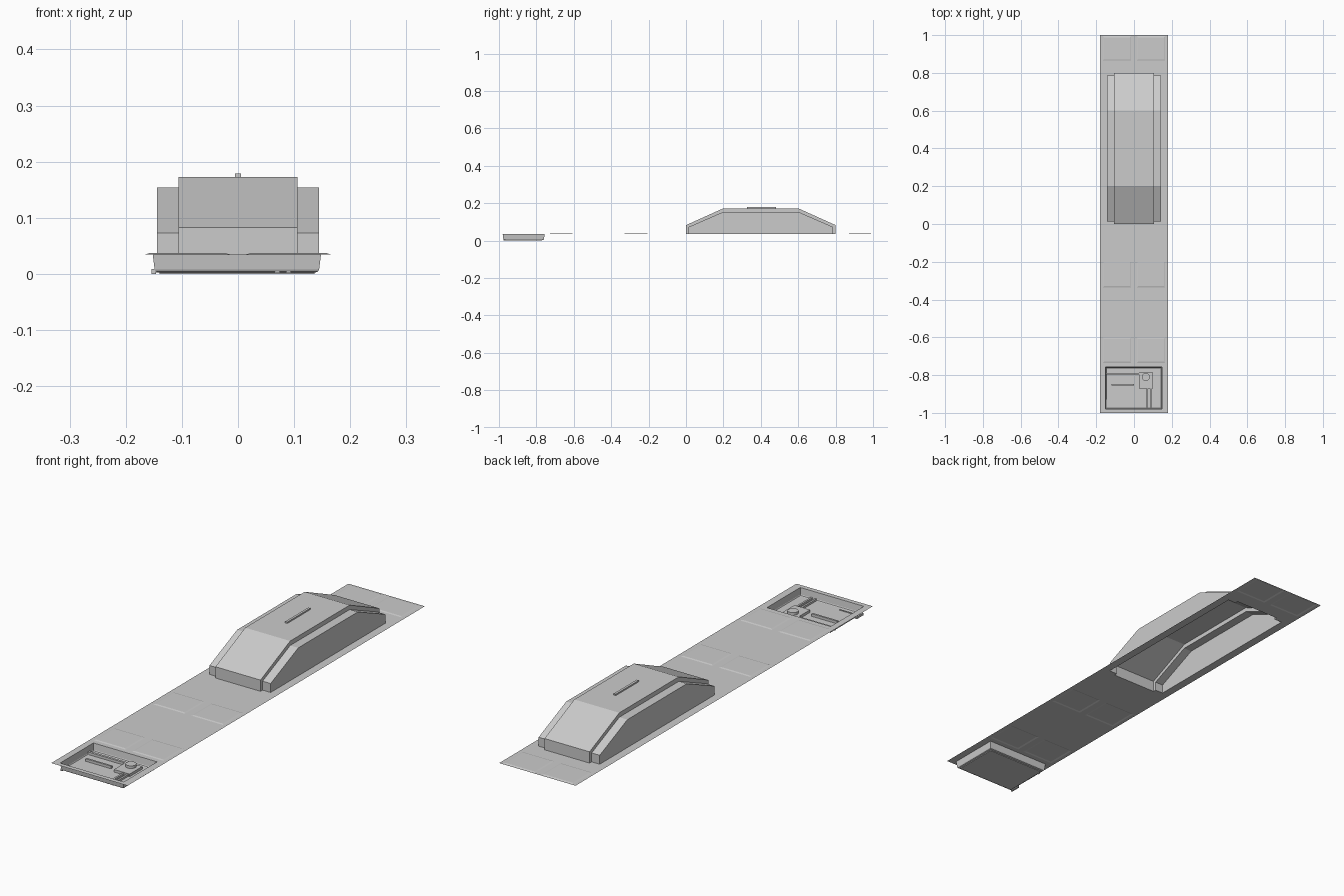
import bpy
import bmesh
import math

if "Cube" in bpy.data.objects:
    bpy.data.objects.remove(bpy.data.objects["Cube"])

GREY = (0.6, 0.6, 0.6, 1)
grey = bpy.data.materials.new("plain grey")
grey.use_nodes = True
grey.diffuse_color = GREY
grey.node_tree.nodes["Principled BSDF"].inputs["Base Color"].default_value = GREY

DECK = 0.035   # height of the sheet
FLOOR = 0.003  # height of the tray floor
TRAY_X, TRAY_Y = (-0.152, 0.148), (-0.98, -0.756)
PANEL_X = [(-0.165, -0.015), (0.015, 0.165)]
PANEL_Y = [(-0.735, -0.6), (-0.335, -0.2), (0.865, 0.995)]


def finish(bm, name):
    mesh = bpy.data.meshes.new(name)
    bm.to_mesh(mesh)
    bm.free()
    mesh.materials.append(grey)
    obj = bpy.data.objects.new(name, mesh)
    bpy.context.collection.objects.link(obj)
    return obj


def box(name, x, y, z):
    bm = bmesh.new()
    bmesh.ops.create_cube(bm, size=1)
    for v in bm.verts:
        v.co = [r[0] + (c + 0.5) * (r[1] - r[0]) for c, r in zip(v.co, (x, y, z))]
    return finish(bm, name)


def inside(c, x, y):
    return x[0] < c.x < x[1] and y[0] < c.y < y[1]


# Thin deck with openings and shallow embossed panels
half, side_half, core_half = 0.18, 0.144, 0.106
core_y, side_y = (0.0, 0.8), (0.014, 0.786)
xs = sorted({-half, half, -side_half, side_half, -core_half, core_half,
             *TRAY_X, *(v for p in PANEL_X for v in p)})
ys = sorted({-1.0, 1.0, *core_y, *side_y, *TRAY_Y, *(v for p in PANEL_Y for v in p)})
bm = bmesh.new()
grid = [[bm.verts.new((x, y, DECK)) for x in xs] for y in ys]
for low, high in zip(grid, grid[1:]):
    for i in range(len(xs) - 1):
        bm.faces.new((low[i], low[i + 1], high[i + 1], high[i]))
holes = [(TRAY_X, TRAY_Y), ((-core_half, core_half), core_y),
         ((-side_half, side_half), side_y)]
bmesh.ops.delete(bm, context="FACES", geom=[
    f for f in bm.faces if any(inside(f.calc_center_median(), *h) for h in holes)])
for px in PANEL_X:
    for py in PANEL_Y:
        faces = [f for f in bm.faces if inside(f.calc_center_median(), px, py)]
        bmesh.ops.inset_region(bm, faces=faces, thickness=0.007, depth=0.002,
                               use_even_offset=True)
finish(bm, "deck_sheet")


# Hollow cover: tall core with a lower shoulder on each side
def profile(y, shoulder, top):
    return [(y[0], DECK), (y[0], shoulder), (0.2, top), (0.6, top),
            (y[1], shoulder), (y[1], DECK)]


core = profile(core_y, 0.083, 0.173)
side = profile(side_y, 0.073, 0.154)


def strip(bm, points, x0, x1):
    a = [bm.verts.new((x0, *p)) for p in points]
    b = [bm.verts.new((x1, *p)) for p in points]
    for i in range(len(points) - 1):
        bm.faces.new((a[i], b[i], b[i + 1], a[i + 1]))


bm = bmesh.new()
strip(bm, core, -core_half, core_half)
for s in (-1, 1):
    strip(bm, side, *sorted((s * core_half, s * side_half)))
    bm.faces.new([bm.verts.new((s * side_half, *p)) for p in side[::-s]])
    # Step between core and shoulder
    outer = [bm.verts.new((s * core_half, *p)) for p in core]
    inner = [bm.verts.new((s * core_half, *p)) for p in side]
    for i in range(len(core) - 1):
        quad = (outer[i], outer[i + 1], inner[i + 1], inner[i])
        bm.faces.new(quad if s > 0 else quad[::-1])
bmesh.ops.remove_doubles(bm, verts=bm.verts, dist=1e-5)
finish(bm, "hollow_cover")
box("cover_ridge", (-0.005, 0.005), (0.325, 0.48), (0.172, 0.179))

# Open tray with slightly tapered walls
bm = bmesh.new()
bmesh.ops.create_cube(bm, size=1)
for v in bm.verts:
    up = v.co.z > 0
    inset = 0 if up else 0.004
    sx, sy = math.copysign(1, v.co.x), math.copysign(1, v.co.y)
    v.co = (TRAY_X[sx > 0] - sx * inset, TRAY_Y[sy > 0] - sy * inset,
            DECK if up else FLOOR)
bmesh.ops.delete(bm, geom=[f for f in bm.faces if f.normal.z > 0.5], context="FACES_ONLY")
base_edges = [e for e in bm.edges if all(v.co.z < 0.01 for v in e.verts)]
bmesh.ops.bevel(bm, geom=base_edges, offset=0.005, segments=2, affect="EDGES", profile=0.5)
finish(bm, "tray")
box("tray_foot", (-0.154, -0.146), (-0.975, -0.93), (0.0, 0.009))
box("tray_underside", (-0.14, 0.136), (-0.965, -0.77), (0.0, FLOOR))

# Raised fittings on the tray floor
box("long_rib", (-0.148, 0.027), (-0.798, -0.788), (FLOOR, 0.014))
box("middle_bar", (-0.12, 0.0), (-0.854, -0.846), (FLOOR, 0.014))
box("small_bar", (-0.12, -0.055), (-0.957, -0.953), (FLOOR, 0.006))
box("mount_block", (0.026, 0.1), (-0.872, -0.787), (FLOOR, 0.014))
for i, x in enumerate((0.07, 0.09)):
    box(f"runner_{i + 1}", (x - 0.004, x + 0.004), (-0.974, -0.872), (FLOOR, 0.011))

bm = bmesh.new()
bmesh.ops.create_cone(bm, cap_ends=True, segments=24, radius1=0.021, radius2=0.021, depth=0.012)
bmesh.ops.translate(bm, verts=bm.verts, vec=(0.063, -0.81, 0.019))
knob = finish(bm, "round_knob")
bpy.context.view_layer.objects.active = knob
knob.select_set(True)
bpy.ops.object.shade_smooth_by_angle(angle=math.radians(40))
